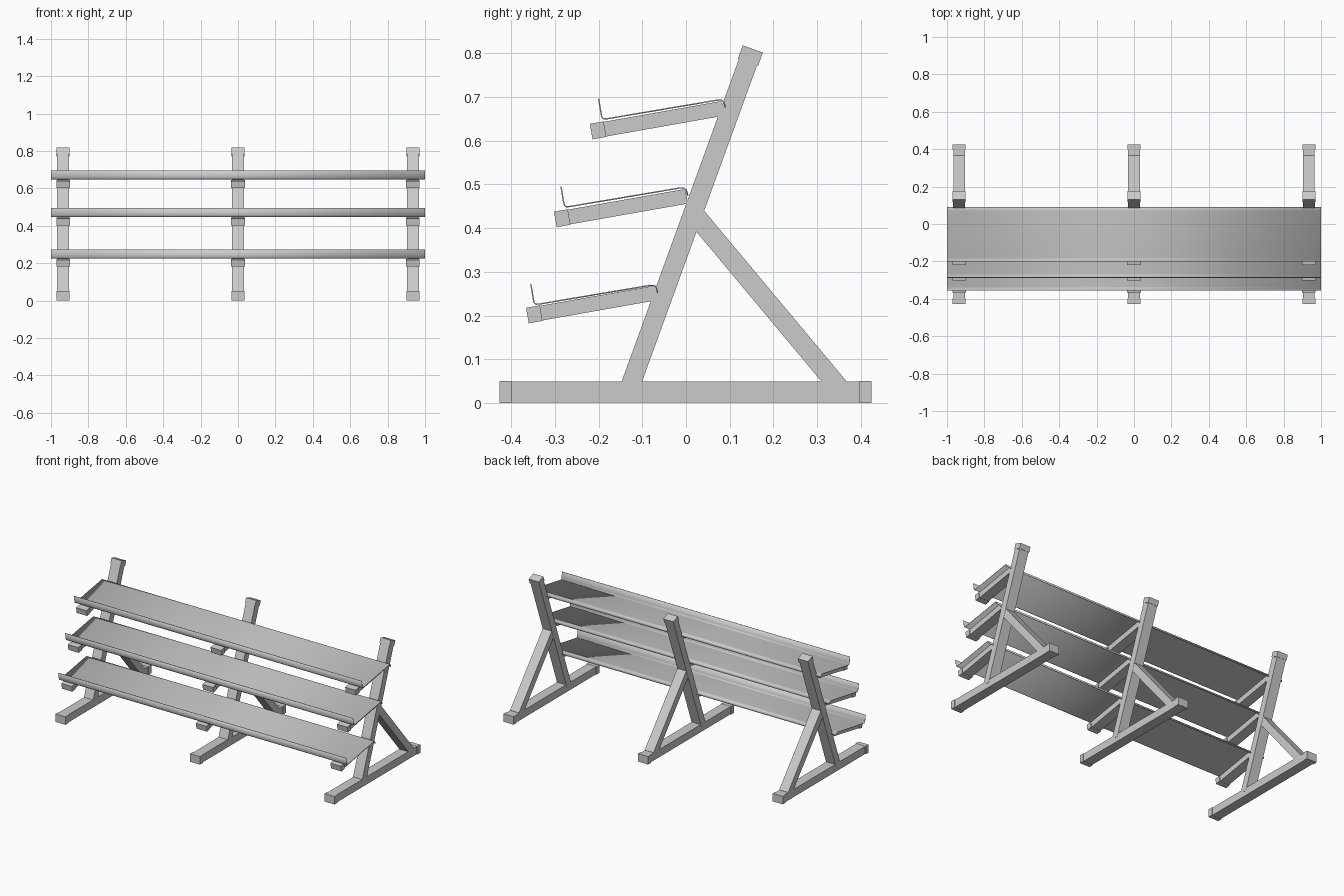
import bpy
import bmesh
import math
from mathutils import Vector, Matrix

cube = bpy.data.objects.get("Cube")
if cube:
    bpy.data.objects.remove(cube, do_unlink=True)

grey = bpy.data.materials.new("light_grey_metal")
grey.use_nodes = True
colour = (0.6, 0.6, 0.6, 1)
grey.diffuse_color = colour
grey.node_tree.nodes["Principled BSDF"].inputs["Base Color"].default_value = colour


def add_object(name, bm):
    bmesh.ops.recalc_face_normals(bm, faces=bm.faces)
    mesh = bpy.data.meshes.new(name)
    bm.to_mesh(mesh)
    bm.free()
    mesh.materials.append(grey)
    obj = bpy.data.objects.new(name, mesh)
    bpy.context.collection.objects.link(obj)
    return obj


def beam(name, x, start, end, width, depth):
    """Box running between two (y, z) points."""
    a, b = Vector((x, *start)), Vector((x, *end))
    along = b - a
    angle = math.atan2(along.z, along.y)
    bm = bmesh.new()
    bmesh.ops.create_cube(bm, size=1)
    bm.transform(Matrix.Translation((a + b) / 2)
                 @ Matrix.Rotation(angle, 4, "X")
                 @ Matrix.Diagonal((width, along.length, depth, 1)))
    return add_object(name, bm)


def cap(name, x, tip, toward, length, width, depth):
    """End cap covering the last stretch of a beam."""
    t = Vector(tip)
    inner = t + (Vector(toward) - t).normalized() * length
    return beam(name, x, t, inner, width, depth)


# Levels: front tip of the arm and top of the shelf lip, as (y, z)
levels = {
    "lower": ((-0.363, 0.200), (-0.355, 0.272)),
    "middle": ((-0.299, 0.420), (-0.286, 0.495)),
    "upper": ((-0.217, 0.621), (-0.200, 0.696)),
}
tilt = math.radians(10)
arm_run = Vector((math.cos(tilt), math.sin(tilt))) * 0.305

# Three support frames
for side, x in (("right", -0.935), ("centre", 0), ("left", 0.935)):
    # Foot with a cap at each end
    front, back = (-0.427, 0.025), (0.425, 0.025)
    beam(side + "_foot", x, (-0.42, 0.025), (0.42, 0.025), 0.062, 0.048)
    cap(side + "_foot_front_cap", x, front, back, 0.028, 0.07, 0.05)
    cap(side + "_foot_back_cap", x, back, front, 0.028, 0.07, 0.05)

    # Leaning post and its rear brace
    base, top = (-0.129, 0.035), (0.153, 0.81)
    beam(side + "_post", x, base, (0.151, 0.805), 0.064, 0.044)
    cap(side + "_post_cap", x, top, base, 0.033, 0.07, 0.049)
    beam(side + "_brace", x, (0.02, 0.431), (0.349, 0.037), 0.062, 0.0445)

    # Shelf arms
    for level, (tip, lip) in levels.items():
        start = Vector(tip)
        end = start + arm_run
        beam(f"{side}_{level}_arm", x, start + arm_run * 0.02, end, 0.064, 0.034)
        cap(f"{side}_{level}_arm_cap", x, start, end, 0.032, 0.073, 0.036)

# Shelves: bent sheet with an upright front lip and a rolled rear edge
sheet = [(0, 0), (0.006, -0.036), (0.008, -0.043), (0.012, -0.046), (0.02, -0.0455),
         (0.272, -0.003), (0.281, -0.003), (0.287, -0.008), (0.29, -0.02)]
for level, (tip, lip) in levels.items():
    bm = bmesh.new()
    rows = [[bm.verts.new((x, lip[0] + y, lip[1] + z)) for y, z in sheet]
            for x in (-1, 1)]
    for i in range(len(sheet) - 1):
        bm.faces.new((rows[0][i], rows[1][i], rows[1][i + 1], rows[0][i + 1]))
    shelf = add_object(level + "_shelf", bm)
    solid = shelf.modifiers.new("sheet_thickness", "SOLIDIFY")
    solid.thickness = 0.003
    solid.offset = 0
    bpy.ops.object.select_all(action="DESELECT")
    shelf.select_set(True)
    bpy.context.view_layer.objects.active = shelf
    bpy.ops.object.shade_smooth_by_angle(angle=math.radians(40))
